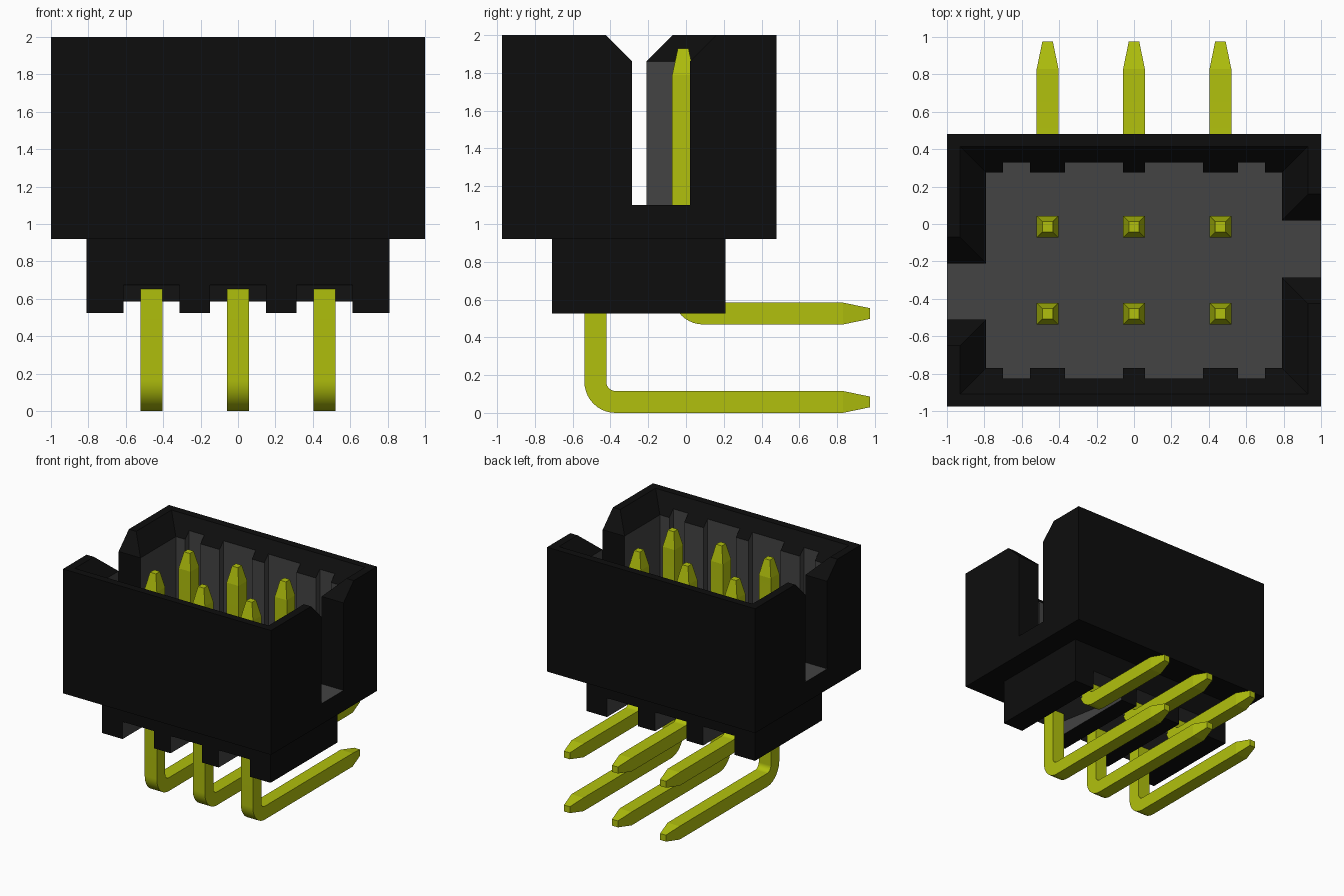
import bpy, bmesh, math

if "Cube" in bpy.data.objects:
    bpy.data.objects.remove(bpy.data.objects["Cube"], do_unlink=True)


def material(name, rgb):
    m = bpy.data.materials.new(name)
    m.use_nodes = True
    m.diffuse_color = (*rgb, 1)
    bsdf = m.node_tree.nodes["Principled BSDF"]
    bsdf.inputs["Base Color"].default_value = (*rgb, 1)
    bsdf.inputs["Roughness"].default_value = 0.6
    return m


BLACK = material("black plastic", (0.004, 0.004, 0.004))
GREY = material("dark grey plastic", (0.056, 0.056, 0.056))
YELLOW = material("yellow metal", (0.44, 0.53, 0.004))


def loft(name, rings, mats):
    """Skin equal-length rings of points and cap both ends."""
    bm = bmesh.new()
    vs = [[bm.verts.new(p) for p in r] for r in rings]
    n = len(rings[0])
    for a, b in zip(vs, vs[1:]):
        for i in range(n):
            bm.faces.new((a[i], a[(i + 1) % n], b[(i + 1) % n], b[i]))
    bm.faces.new(vs[0])
    bm.faces.new(vs[-1])
    bmesh.ops.recalc_face_normals(bm, faces=bm.faces[:])
    me = bpy.data.meshes.new(name)
    bm.to_mesh(me)
    bm.free()
    for m in mats:
        me.materials.append(m)
    ob = bpy.data.objects.new(name, me)
    bpy.context.collection.objects.link(ob)
    return ob


def rect(x0, x1, y0, y1, z):
    return [(x0, y0, z), (x1, y0, z), (x1, y1, z), (x0, y1, z)]


def box(name, x0, x1, y0, y1, z0, z1, mats=(BLACK,)):
    return loft(name, [rect(x0, x1, y0, y1, z0), rect(x0, x1, y0, y1, z1)], mats)


def prism_x(name, profile, x0, x1):
    """Extrude a y-z profile along x."""
    return loft(name, [[(x, y, z) for y, z in profile] for x in (x0, x1)], (BLACK,))


def cut(ob, cutter):
    cutter.hide_render = True
    mod = ob.modifiers.new("cut", "BOOLEAN")
    mod.operation = "DIFFERENCE"
    mod.solver = "EXACT"
    mod.object = cutter
    bpy.context.view_layer.objects.active = ob
    bpy.ops.object.modifier_apply(modifier=mod.name)
    bpy.data.objects.remove(cutter, do_unlink=True)


FLOOR, LIP, TOP = 1.10, 1.86, 2.0

# Shroud: open box with a chamfered rim
shroud = box("shroud", -1, 1, -0.975, 0.48, 0.92, TOP, (BLACK, GREY))
IX, IY0, IY1 = 0.79, -0.77, 0.275
cavity = [rect(-IX - g, IX + g, IY0 - g, IY1 + g, z)
          for g, z in ((0, FLOOR), (0, LIP), (0.16, TOP + 0.02))]
cut(shroud, loft("cavity_cutter", cavity, (BLACK,)))

# Shallow grooves down both long inner walls
for x0, x1 in ((-0.70, -0.555), (-0.37, -0.06), (0.06, 0.37), (0.555, 0.70)):
    cut(shroud, box("groove_cutter", x0, x1, IY0 - 0.055, IY1 + 0.055, FLOOR, 1.99))

# Keying slots in the end walls, flared at the top
for x0, x1, y0, y1 in ((0.6, 1.1, -0.285, 0.02), (-1.1, -0.6, -0.51, -0.21)):
    profile = [(y0, FLOOR), (y1, FLOOR), (y1, LIP), (y1 + 0.16, TOP + 0.02),
               (y0 - 0.16, TOP + 0.02), (y0, LIP)]
    cut(shroud, prism_x("slot_cutter", profile, x0, x1))

# Floor and inner walls are grey, rim and outside stay black
for p in shroud.data.polygons:
    c, n = p.center, p.normal
    floor = n.z > 0.9 and c.z < FLOOR + 0.01
    wall = abs(n.z) < 0.1 and abs(c.x) < IX + 0.005 and -0.83 < c.y < 0.335
    p.material_index = 1 if floor or wall else 0

# Base with three channels running front to back
base = box("base", -0.81, 0.81, -0.71, 0.21, 0.525, 0.92, (BLACK, GREY))
channel = [(-0.75, 0.45), (0.3, 0.45), (0.3, 0.69), (-0.05, 0.69),
           (-0.05, 0.585), (-0.71, 0.675), (-0.75, 0.675)]
for x in (-0.462, 0, 0.462):
    cut(base, prism_x("channel_cutter", channel, x - 0.15, x + 0.15))
for p in base.data.polygons:
    c, n = p.center, p.normal
    inner_side = abs(n.x) > 0.9 and abs(c.x) < 0.8
    ceiling = n.z < -0.5 and c.z > 0.53
    step = abs(n.y) > 0.9 and -0.7 < c.y < 0.2
    p.material_index = 1 if inner_side or ceiling or step else 0

# Right-angle pins with tapered tips at both ends
H, TIP, R = 0.058, 0.028, 0.107


def pin(name, x, y, z):
    """y: centre of the upright leg, z: centre of the horizontal leg."""
    path = [(y, 1.93, 0, TIP), (y, 1.79, 0, H)]
    for i in range(11):
        a = math.pi / 2 * i / 10
        path.append((y + R - R * math.cos(a), z + R - R * math.sin(a), a, H))
    path += [(0.83, z, math.pi / 2, H), (0.975, z, math.pi / 2, TIP)]
    rings = []
    for cy, cz, a, h in path:
        dy, dz = h * math.cos(a), h * math.sin(a)
        rings.append([(x - h, cy - dy, cz - dz), (x + h, cy - dy, cz - dz),
                      (x + h, cy + dy, cz + dz), (x - h, cy + dy, cz + dz)])
    ob = loft(name, rings, (YELLOW,))
    bpy.ops.object.select_all(action="DESELECT")
    ob.select_set(True)
    bpy.context.view_layer.objects.active = ob
    bpy.ops.object.shade_smooth_by_angle(angle=math.radians(10.5))


for side, x in (("right", -0.462), ("middle", 0), ("left", 0.462)):
    pin("front_pin_" + side, x, -0.48, H)
    pin("rear_pin_" + side, x, -0.015, 0.526)
